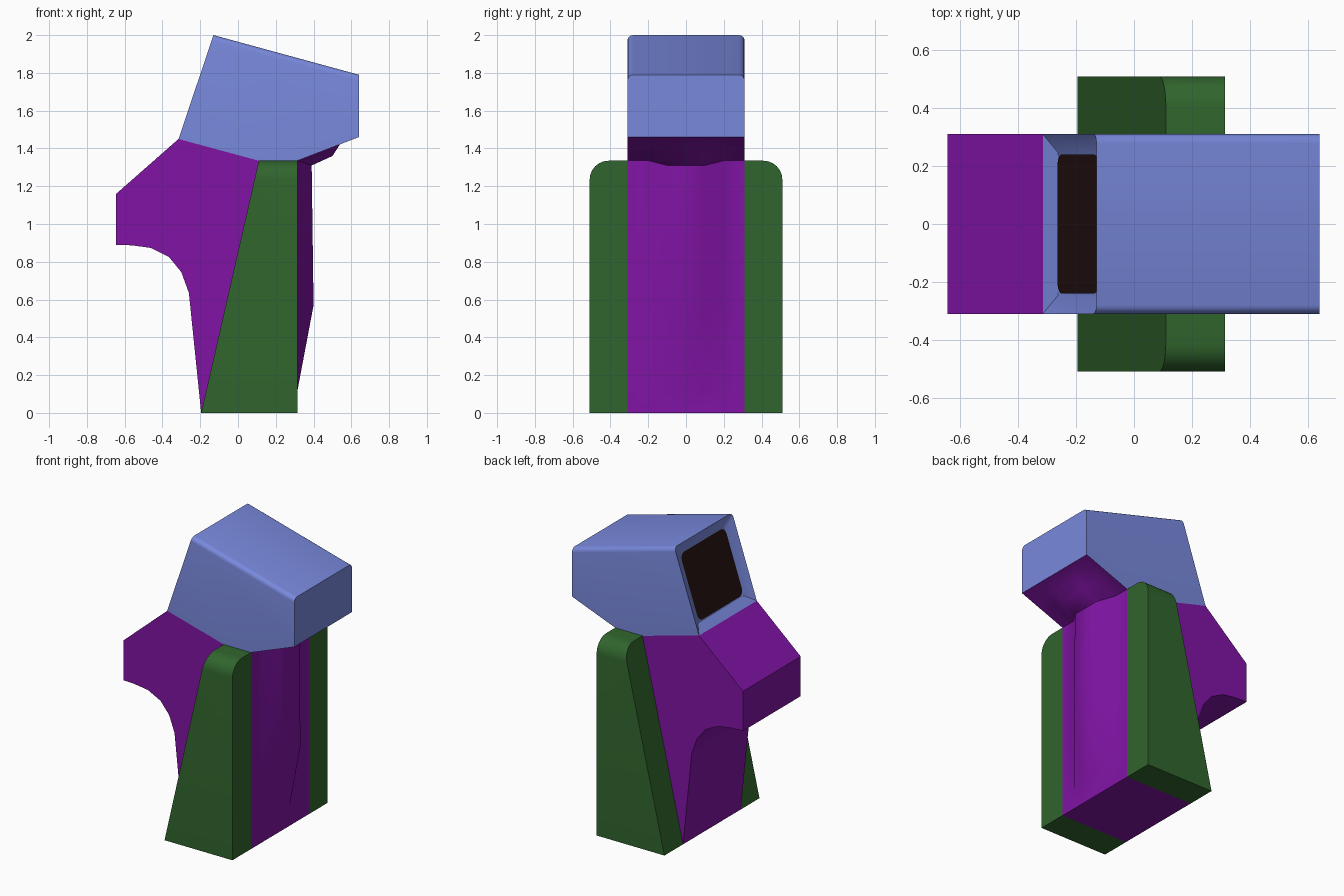
import bpy, bmesh
from math import radians
from mathutils import Vector

if "Cube" in bpy.data.objects:
    bpy.data.objects.remove(bpy.data.objects["Cube"])


def material(name, rgb):
    m = bpy.data.materials.new(name)
    m.diffuse_color = (*rgb, 1)
    m.use_nodes = True
    m.node_tree.nodes["Principled BSDF"].inputs["Base Color"].default_value = m.diffuse_color
    return m


BLUE = material("blue", (0.19, 0.25, 0.72))
PURPLE = material("purple", (0.22, 0.007, 0.38))
GREEN = material("green", (0.03, 0.13, 0.026))
DARK = material("dark", (0.018, 0.005, 0.005))


def finish(bm, name, mat, angle=30):
    me = bpy.data.meshes.new(name)
    bm.to_mesh(me)
    bm.free()
    me.materials.append(mat)
    ob = bpy.data.objects.new(name, me)
    bpy.context.collection.objects.link(ob)
    bpy.ops.object.select_all(action='DESELECT')
    ob.select_set(True)
    bpy.context.view_layer.objects.active = ob
    bpy.ops.object.shade_smooth_by_angle(angle=radians(angle))
    return ob


def prism(profile, y0, y1, skip=()):
    """Extrude an x-z outline along y, leaving out hidden sides."""
    bm = bmesh.new()
    a = [bm.verts.new((x, y0, z)) for x, z in profile]
    b = [bm.verts.new((x, y1, z)) for x, z in profile]
    bm.faces.new(a)
    bm.faces.new(b[::-1])
    n = len(profile)
    for i in range(n):
        if i not in skip:
            j = (i + 1) % n
            bm.faces.new((a[i], b[i], b[j], a[j]))
    return bm, a, b


# Body with thumb hook
W = 0.31
body = [(-0.195, 0), (0.315, 0), (0.315, 1.335), (0.11, 1.335), (-0.315, 1.45),
        (-0.645, 1.16), (-0.645, 0.89), (-0.56, 0.887), (-0.46, 0.873),
        (-0.365, 0.825), (-0.30, 0.745), (-0.26, 0.635)]
bm, a, b = prism(body, -W, W, skip=(1, 2, 3))
finish(bm, "body", PURPLE)

# Raised front panel, running up under the head
base = [(0.315, 0), (0.315, 0.12), (0.315, 0.57), (0.315, 1.335),
        (0.46, 1.391), (0.54, 1.422), (0.64, 1.46)]
ridge = [(0.315, 0), (0.315, 0.12), (0.40, 0.57), (0.39, 1.31),
         (0.50, 1.36), (0.54, 1.422), (0.64, 1.46)]
bm = bmesh.new()
rows = []
for p, q in zip(base, ridge):
    cols = [(-W, p), (-0.2, p), (-0.1, q), (0.1, q), (0.2, p), (W, p)]
    rows.append([bm.verts.new((x, y, z)) for y, (x, z) in cols])
for r, s in zip(rows, rows[1:]):
    for c in range(5):
        bm.faces.new((r[c], r[c + 1], s[c + 1], s[c]))
finish(bm, "front_panel", PURPLE, 50)

# Side pads with rounded outer shoulders
pad = [(-0.195, 0), (0.315, 0), (0.315, 1.335), (0.11, 1.335)]
for name, y0, y1 in (("front_side_pad", -0.51, -W), ("back_side_pad", W, 0.51)):
    bm, a, b = prism(pad, y0, y1)
    outer = a if y0 < 0 else b
    edge = bm.edges.get((outer[2], outer[3]))
    bmesh.ops.bevel(bm, geom=[edge], offset=0.1, segments=6, profile=0.5,
                    affect='EDGES')
    finish(bm, name, GREEN)

# Head with softened top edges
head = [(-0.315, 1.45), (0.11, 1.335), (0.315, 1.335), (0.64, 1.46),
        (0.64, 1.79), (-0.13, 2.0)]
bm, a, b = prism(head, -W, W, skip=(0, 1, 2))
tops = [bm.edges.get((v[4], v[5])) for v in (a, b)]
bmesh.ops.bevel(bm, geom=tops, offset=0.03, segments=4, profile=0.5,
                affect='EDGES')

# Sunken frame on the slanted rear face
up = Vector((0.185, 0, 0.55)).normalized()
out = Vector((-up.z, 0, up.x))
mid = Vector((-0.2225, 0, 1.725))
bm.normal_update()
face = max(bm.faces, key=lambda f: f.normal.dot(out))
inner = bmesh.ops.extrude_discrete_faces(bm, faces=[face])["faces"][0]
for v in inner.verts:
    v.co = mid + (v.co - mid) * 0.8 - out * 0.035
bm.normal_update()
finish(bm, "head", BLUE)

# Dark rounded screen in the frame
bm = bmesh.new()
corners = [bm.verts.new(mid - out * 0.03 + Vector((0, 0.24 * u, 0)) + up * 0.222 * v)
           for u, v in ((1, -1), (-1, -1), (-1, 1), (1, 1))]
bm.faces.new(corners)
bmesh.ops.bevel(bm, geom=corners, offset=0.045, segments=5, profile=0.5,
                affect='VERTICES')
finish(bm, "screen", DARK)
